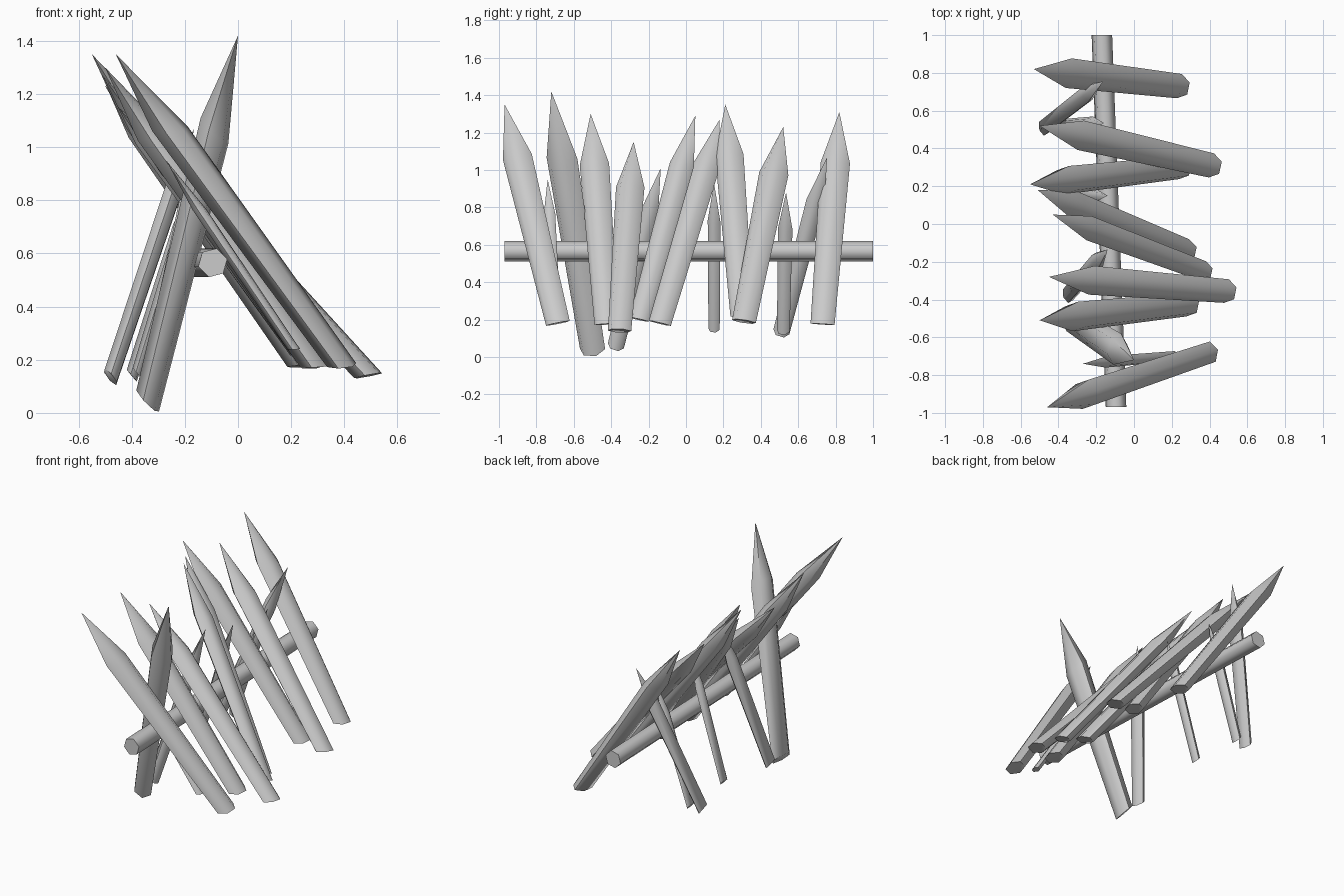
import bpy, bmesh, math
from mathutils import Vector, Matrix

if "Cube" in bpy.data.objects:
    bpy.data.objects.remove(bpy.data.objects["Cube"])

SIDES = 6
SLANT = Matrix.Rotation(math.radians(32), 3, 'Y')


def ring(bm, centre, normal, r, thick):
    v = Vector((0, 1, 0))
    v = (v - normal * v.dot(normal)).normalized()
    u = v.cross(normal)
    pts = []
    for i in range(SIDES):
        a = 2 * math.pi * i / SIDES + 0.3
        pts.append(bm.verts.new(centre + u * (r * thick * math.cos(a)) + v * (r * math.sin(a))))
    return pts


def bridge(bm, a, b):
    for i in range(SIDES):
        j = (i + 1) % SIDES
        bm.faces.new((a[i], a[j], b[j], b[i]))


def finish(bm, name):
    bmesh.ops.recalc_face_normals(bm, faces=bm.faces)
    me = bpy.data.meshes.new(name)
    bm.to_mesh(me)
    bm.free()
    ob = bpy.data.objects.new(name, me)
    bpy.context.collection.objects.link(ob)
    for o in bpy.context.selected_objects:
        o.select_set(False)
    ob.select_set(True)
    bpy.context.view_layer.objects.active = ob
    bpy.ops.object.shade_smooth_by_angle(angle=math.radians(62))


def stake(name, foot, tip, r, point=0.24, swell=1.22):
    """Slant-cut log, slightly wider at the shoulder, carved to a point."""
    foot, tip = Vector(foot), Vector(tip)
    normal = SLANT @ (tip - foot).normalized()
    bm = bmesh.new()
    low = ring(bm, foot, normal, r, 0.87)
    high = ring(bm, foot.lerp(tip, 1 - point), normal, r * swell, 0.87)
    bridge(bm, low, high)
    bm.faces.new(low)
    top = bm.verts.new(tip)
    for i in range(SIDES):
        bm.faces.new((high[i], high[(i + 1) % SIDES], top))
    finish(bm, name)


# Long leaning stakes: foot, tip, radius
long_stakes = [
    ((0.24, 0.73, 0.175), (-0.53, 0.82, 1.31), 0.066),
    ((0.41, 0.31, 0.19), (-0.50, 0.52, 1.23), 0.066),
    ((0.25, 0.30, 0.22), (-0.55, 0.21, 1.35), 0.064),
    ((0.28, -0.14, 0.18), (-0.51, 0.18, 1.27), 0.062),
    ((0.37, -0.25, 0.20), (-0.43, 0.05, 1.29), 0.055),
    ((0.49, -0.355, 0.14), (-0.45, -0.28, 1.15), 0.064),
    ((0.29, -0.425, 0.175), (-0.50, -0.51, 1.30), 0.066),
    ((0.39, -0.685, 0.18), (-0.46, -0.97, 1.35), 0.066),
]
for i, (f, t, r) in enumerate(long_stakes, 1):
    stake(f"long_stake_{i}", f, t, r)

# Tall prop crossing the row
stake("tall_prop", (-0.34, -0.50, 0.045), (0.0, -0.72, 1.42), 0.07, 0.26)

# Short props behind the beam, and one thin stake leaning with the row
short_props = [
    ((-0.35, -0.375, 0.06), (-0.14, -0.135, 1.01), 0.045),
    ((-0.38, 0.15, 0.15), (-0.14, 0.15, 0.93), 0.031),
    ((-0.40, 0.52, 0.14), (-0.16, 0.535, 0.88), 0.035),
    ((-0.48, 0.51, 0.135), (-0.165, 0.755, 1.07), 0.045),
    ((0.21, -0.70, 0.24), (-0.27, -0.74, 0.95), 0.028),
]
for i, (f, t, r) in enumerate(short_props, 1):
    stake(f"short_prop_{i}", f, t, r, 0.26, 1.12)

# Cross beam
bm = bmesh.new()
a, b = Vector((-0.095, -0.97, 0.565)), Vector((-0.17, 1.0, 0.565))
rings = []
for c in (a, b):
    x, z = 0.052, 0.052
    rings.append([bm.verts.new(c + Vector((1.08 * x * math.cos(k), 0, 1.08 * z * math.sin(k))))
                  for k in (2 * math.pi * i / SIDES + 0.25 for i in range(SIDES))])
bridge(bm, *rings)
bm.faces.new(rings[0])
bm.faces.new(rings[1])
finish(bm, "cross_beam")
